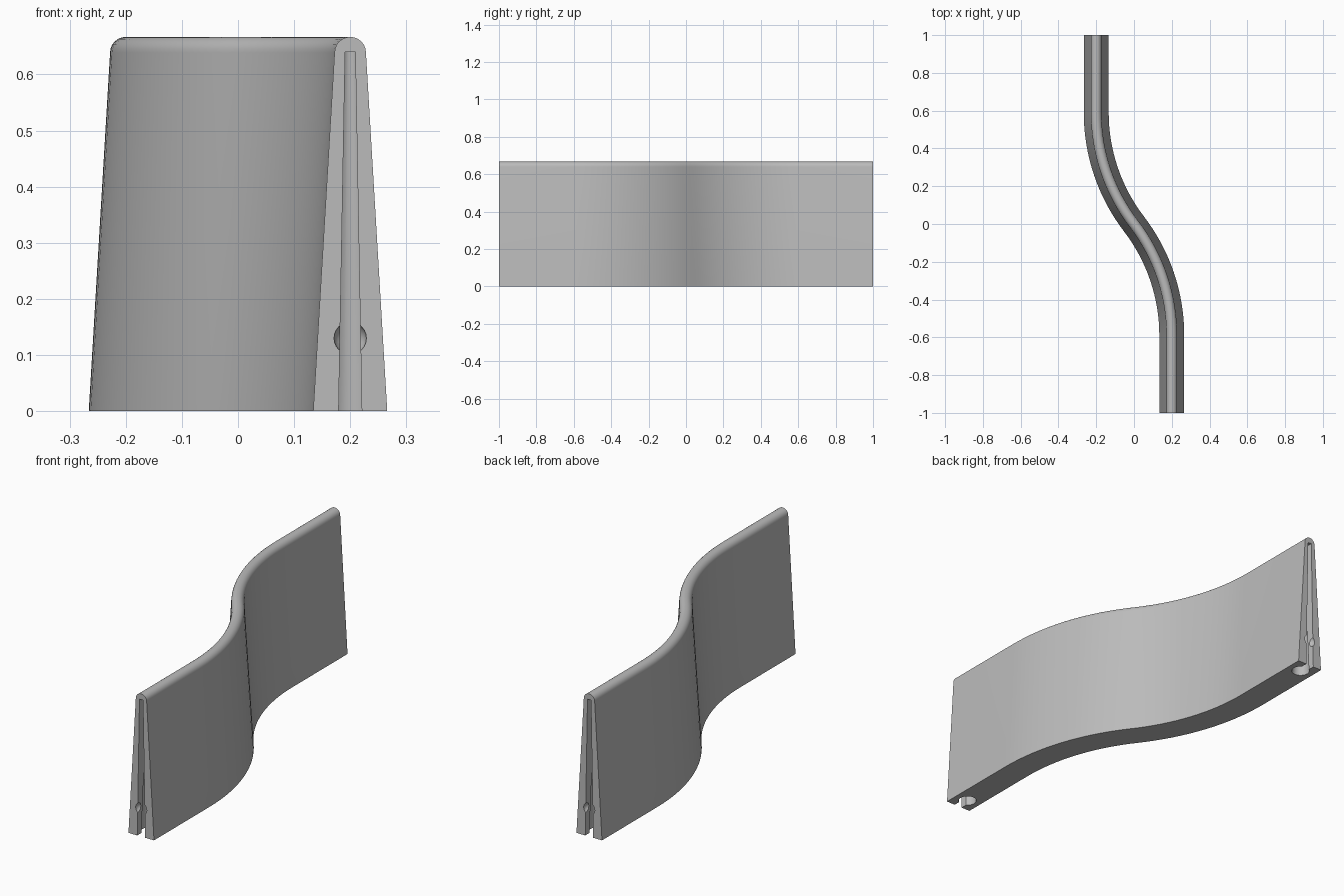
import bpy, bmesh, math
from mathutils import Vector

cube = bpy.data.objects.get("Cube")
if cube:
    bpy.data.objects.remove(cube, do_unlink=True)

HEIGHT, BASE, TOP_R = 0.667, 0.066, 0.028
OFFSET, RUN = 0.2, 0.59          # sideways shift and length of each bend
STEPS = 16

grey = bpy.data.materials.new("plain_grey")
grey.use_nodes = True
colour = (0.5, 0.5, 0.5, 1)
grey.diffuse_color = colour
grey.node_tree.nodes["Principled BSDF"].inputs["Base Color"].default_value = colour


def make_object(name, bm):
    bmesh.ops.recalc_face_normals(bm, faces=bm.faces)
    mesh = bpy.data.meshes.new(name)
    bm.to_mesh(mesh)
    bm.free()
    mesh.materials.append(grey)
    obj = bpy.data.objects.new(name, mesh)
    bpy.context.collection.objects.link(obj)
    return obj


def loft(name, rings):
    bm = bmesh.new()
    loops = [[bm.verts.new(p) for p in ring] for ring in rings]
    n = len(loops[0])
    for a, b in zip(loops, loops[1:]):
        for i in range(n):
            bm.faces.new((a[i], a[(i + 1) % n], b[(i + 1) % n], b[i]))
    bm.faces.new(loops[0])
    bm.faces.new(loops[-1])
    return make_object(name, bm)


# S-shaped path: straight end, two mirrored arcs, straight end
angle = 2 * math.atan(OFFSET / RUN)
radius = RUN / math.sin(angle)
half = [(OFFSET, -1.0, 0.0)]
for i in range(STEPS + 1):
    a = angle * i / STEPS
    half.append((OFFSET - radius * (1 - math.cos(a)), -RUN + radius * math.sin(a), a))
path = half + [(-x, -y, a) for x, y, a in reversed(half[:-1])]

# Tapered wall section with a rounded crest
profile = [(-BASE, 0), (BASE, 0)]
for i in range(13):
    a = math.pi * i / 12
    profile.append((TOP_R * math.cos(a), HEIGHT - TOP_R + TOP_R * math.sin(a)))
rings = [[Vector((x + w * math.cos(a), y + w * math.sin(a), z)) for w, z in profile]
         for x, y, a in path]
wall = loft("curved_wall", rings)


def cut(cutter):
    mod = wall.modifiers.new("cut", "BOOLEAN")
    mod.operation, mod.solver, mod.object = "DIFFERENCE", "EXACT", cutter
    bpy.ops.object.modifier_apply(modifier=mod.name)
    bpy.data.objects.remove(cutter, do_unlink=True)


bpy.ops.object.select_all(action="DESELECT")
wall.select_set(True)
bpy.context.view_layer.objects.active = wall

# Keyhole slot and round detent in each end
for side in (1, -1):
    cx = OFFSET * side

    def section(z, w):
        return [(cx + s * w, -side * y, z) for s, y in
                ((-1, 1.02), (1, 1.02), (1, 0.94), (-1, 0.94))]

    cut(loft("slot_cutter", [section(-0.02, 0.021), section(0.64, 0.009)]))

    def circle(z, r):
        return [(cx + r * math.cos(math.tau * i / 24),
                 -side * 0.935 + r * math.sin(math.tau * i / 24), z) for i in range(24)]

    cut(loft("socket_cutter", [circle(-0.02, 0.041), circle(0.64, 0.014)]))

    ball = bmesh.new()
    bmesh.ops.create_uvsphere(ball, u_segments=24, v_segments=12, radius=0.029)
    bmesh.ops.translate(ball, verts=ball.verts, vec=(cx, -side * 0.999, 0.13))
    cut(make_object("detent_cutter", ball))

bpy.ops.object.shade_smooth_by_angle(angle=math.radians(30))
